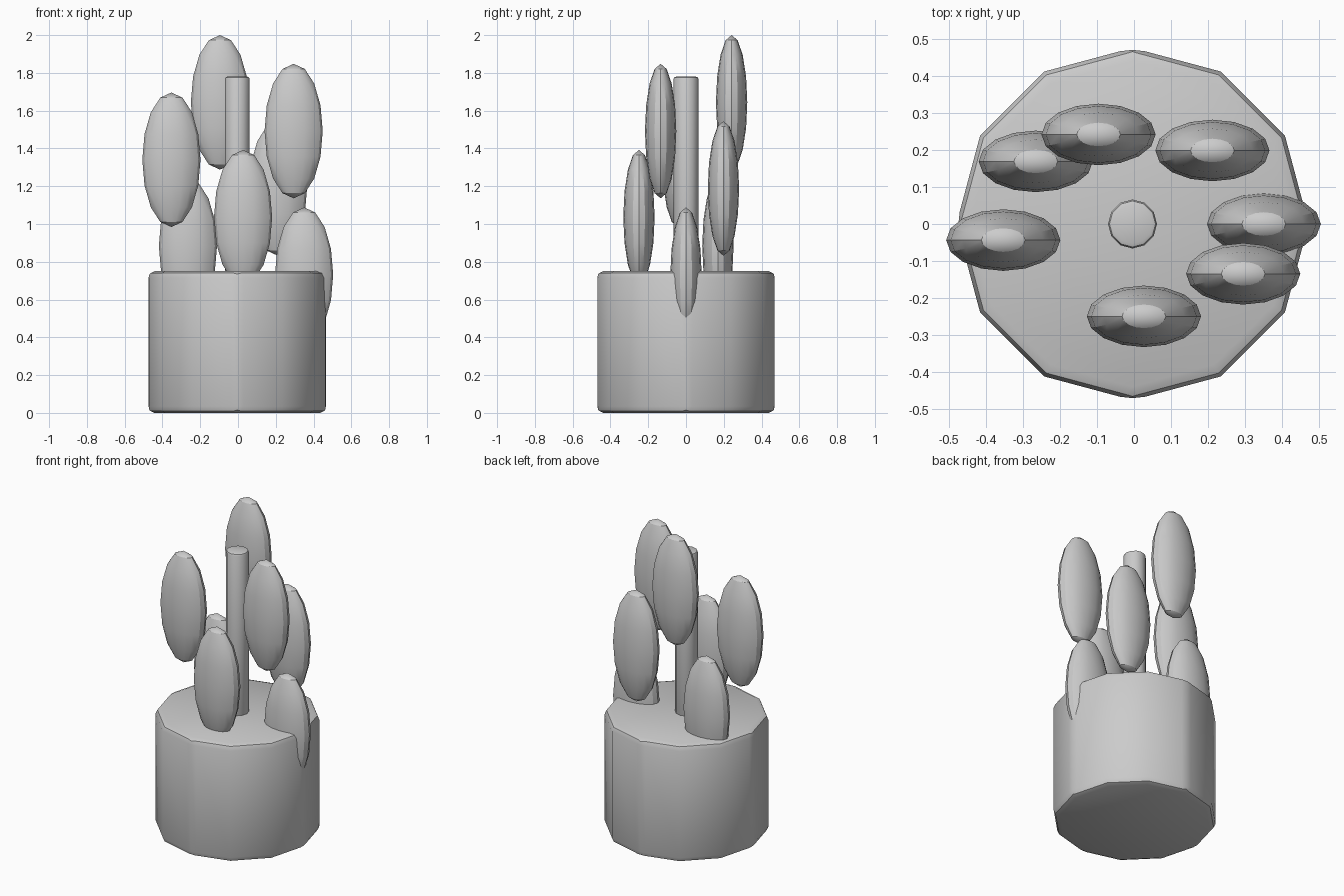
import bpy, bmesh, math
from mathutils import Matrix

if "Cube" in bpy.data.objects:
    bpy.data.objects.remove(bpy.data.objects["Cube"])

CX = -0.004  # plant axis


def finish(bm, name, loc):
    bmesh.ops.recalc_face_normals(bm, faces=bm.faces[:])
    mesh = bpy.data.meshes.new(name)
    bm.to_mesh(mesh)
    bm.free()
    ob = bpy.data.objects.new(name, mesh)
    bpy.context.collection.objects.link(ob)
    ob.location = loc
    bpy.ops.object.select_all(action='DESELECT')
    ob.select_set(True)
    bpy.context.view_layer.objects.active = ob
    bpy.ops.object.shade_smooth_by_angle(angle=math.radians(30))
    return ob


def bevelled_cylinder(name, radius, z0, z1, bevel, axis_edges=False):
    bm = bmesh.new()
    bmesh.ops.create_cone(bm, cap_ends=True, segments=12, radius1=radius,
                          radius2=radius, depth=z1 - z0)
    edges = []
    for e in bm.edges:
        a, b = e.verts
        if abs(a.co.z - b.co.z) < 1e-4:
            edges.append(e)
        elif axis_edges and min(abs(a.co.x), abs(a.co.y)) < 1e-3:
            edges.append(e)
    bmesh.ops.bevel(bm, geom=edges, offset=bevel, segments=2, profile=0.5,
                    affect='EDGES', clamp_overlap=True)
    return finish(bm, name, (CX, 0, (z0 + z1) / 2))


# Twelve-sided pot, softened rims and four softened corners
bevelled_cylinder("pot", 0.475, 0.0, 0.75, 0.035, axis_edges=True)

# Central stem
bevelled_cylinder("stem", 0.066, 0.70, 1.78, 0.013)

# Flattened leaves climbing in a golden-angle spiral
for i in range(7):
    a = math.radians(137.5 * i)
    bm = bmesh.new()
    bmesh.ops.create_uvsphere(bm, u_segments=16, v_segments=8, radius=1.0,
                              matrix=Matrix.Diagonal((0.154, 0.083, 0.356, 1)))
    finish(bm, f"leaf_{i + 1}",
           (CX + 0.354 * math.cos(a), 0.25 * math.sin(a), 0.732 + 0.152 * i))
